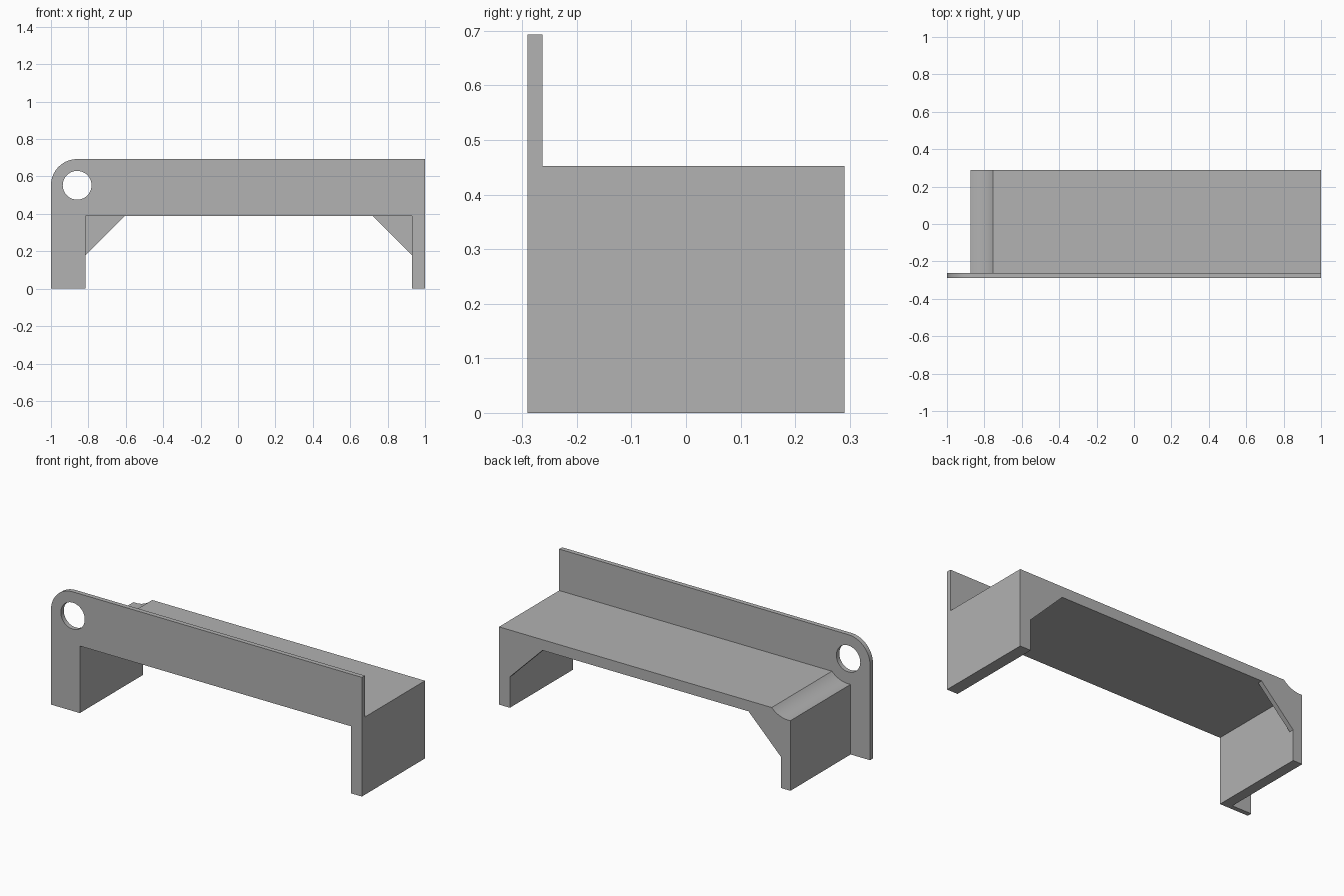
import bpy
import bmesh
from math import cos, sin, pi, radians, asin, acos

default = bpy.data.objects.get("Cube")
if default:
    bpy.data.objects.remove(default, do_unlink=True)

# Single plain grey material
grey = bpy.data.materials.new("plain grey")
grey.use_nodes = True
colour = (0.445, 0.445, 0.445, 1)
grey.diffuse_color = colour
grey.node_tree.nodes["Principled BSDF"].inputs["Base Color"].default_value = colour

FRONT, BACK, WALL = -0.29, 0.29, 0.027
LEFT_END, LEG_IN_L, LEG_IN_R = -0.875, -0.815, 0.93
UNDER, TOP, HEIGHT = 0.39, 0.452, 0.693
HOLE_X, HOLE_Z = -0.86, 0.553
GUSSET = 0.21


def arc(radius, start, end, steps):
    """Points on an arc around the hole centre."""
    return [(HOLE_X + radius * cos(start + (end - start) * i / steps),
             HOLE_Z + radius * sin(start + (end - start) * i / steps))
            for i in range(steps + 1)]


def extrude_profile(name, loops, y0, y1):
    """Fill x-z outlines (further loops are holes) and extrude along y."""
    bm = bmesh.new()
    edges = []
    for loop in loops:
        verts = [bm.verts.new((x, y0, z)) for x, z in loop]
        edges += [bm.edges.new((a, b))
                  for a, b in zip(verts, verts[1:] + verts[:1])]
    bmesh.ops.triangle_fill(bm, edges=edges, use_beauty=True)
    result = bmesh.ops.extrude_face_region(bm, geom=bm.faces[:])
    moved = [v for v in result["geom"] if isinstance(v, bmesh.types.BMVert)]
    bmesh.ops.translate(bm, verts=moved, vec=(0, y1 - y0, 0))
    bmesh.ops.recalc_face_normals(bm, faces=bm.faces[:])
    mesh = bpy.data.meshes.new(name)
    bm.to_mesh(mesh)
    bm.free()
    mesh.materials.append(grey)
    obj = bpy.data.objects.new(name, mesh)
    bpy.context.collection.objects.link(obj)
    bpy.ops.object.select_all(action="DESELECT")
    obj.select_set(True)
    bpy.context.view_layer.objects.active = obj
    bpy.ops.object.shade_smooth_by_angle(angle=radians(30))
    return obj


# Front plate with rounded corner and round hole
plate = [(-1, 0), (LEG_IN_L, 0), (LEG_IN_L, UNDER), (LEG_IN_R, UNDER),
         (LEG_IN_R, 0), (1, 0), (1, HEIGHT)]
plate += arc(0.14, pi / 2, pi, 16)
hole = arc(0.077, 0, 2 * pi, 40)[:-1]
extrude_profile("front_plate", [plate, hole], FRONT, FRONT + WALL)

# Shelf with both legs and a concave channel beneath the hole
R = 0.146
channel = arc(R, -asin((HOLE_Z - TOP) / R), -acos((LEFT_END - HOLE_X) / R), 12)
bench = [(LEFT_END, 0), (LEG_IN_L, 0), (LEG_IN_L, UNDER), (LEG_IN_R, UNDER),
         (LEG_IN_R, 0), (1, 0), (1, TOP)]
extrude_profile("shelf_and_legs", [bench + channel], FRONT + WALL, BACK)

# Thin corner gussets flush with the back
for name, x, side in (("left", LEG_IN_R, -1), ("right", LEG_IN_L, 1)):
    corner = [(x, UNDER), (x + side * GUSSET, UNDER), (x, UNDER - GUSSET)]
    extrude_profile(name + "_gusset", [corner], BACK - WALL, BACK)
